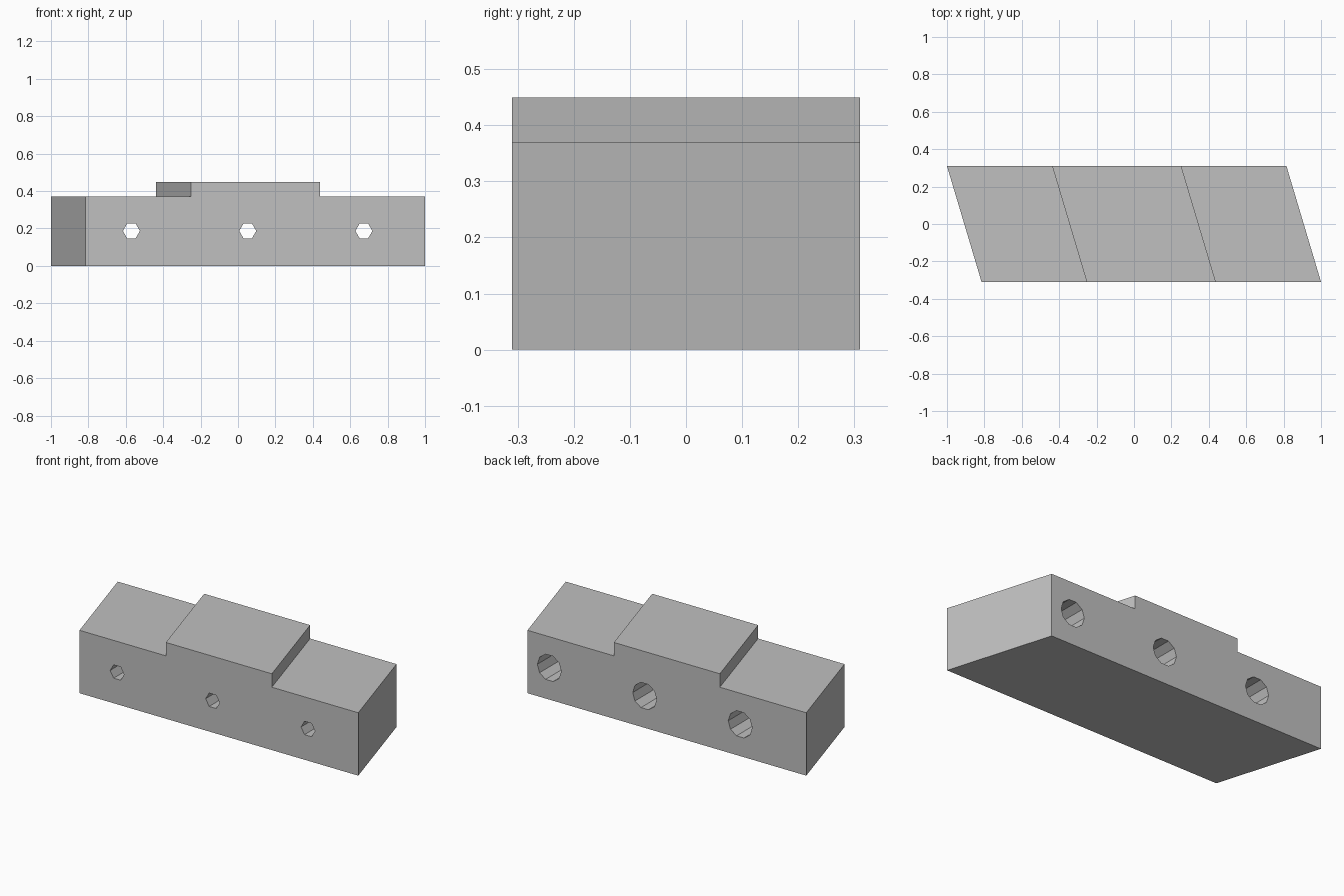
import bpy
import bmesh
from math import cos, sin, tau

default = bpy.data.objects.get("Cube")
if default:
    bpy.data.objects.remove(default, do_unlink=True)

HALF_DEPTH = 0.31
SKEW = 0.0925          # sideways shift of each end face
HOLE_X = (-0.57, 0.052, 0.673)
HOLE_Z = 0.187

grey = bpy.data.materials.new("plain grey")
grey.use_nodes = True
colour = (0.53, 0.53, 0.53, 1)
grey.diffuse_color = colour
grey.node_tree.nodes["Principled BSDF"].inputs["Base Color"].default_value = colour


def prism(name, outlines, y0, y1, skew=0.0):
    """Extrude x-z outlines from y0 to y1, shifting x by the skew at each end."""
    bm = bmesh.new()
    for outline in outlines:
        near = [bm.verts.new((x + skew, y0, z)) for x, z in outline]
        far = [bm.verts.new((x - skew, y1, z)) for x, z in outline]
        bm.faces.new(near)
        bm.faces.new(far[::-1])
        for i in range(len(near)):
            j = (i + 1) % len(near)
            bm.faces.new((near[j], near[i], far[i], far[j]))
    bmesh.ops.recalc_face_normals(bm, faces=bm.faces)
    mesh = bpy.data.meshes.new(name)
    bm.to_mesh(mesh)
    bm.free()
    mesh.materials.append(grey)
    obj = bpy.data.objects.new(name, mesh)
    bpy.context.collection.objects.link(obj)
    return obj


def hole_outlines(radius, sides):
    return [[(cx + radius * cos(tau * i / sides), HOLE_Z + radius * sin(tau * i / sides))
             for i in range(sides)] for cx in HOLE_X]


# Slanted block with a raised middle step
right_half = [(0.9075, 0), (0.9075, 0.37), (0.345, 0.37), (0.345, 0.449)]
profile = right_half + [(-x, z) for x, z in reversed(right_half)]
block = prism("stepped_block", [profile], -HALF_DEPTH, HALF_DEPTH, SKEW)

# Hexagonal through holes, and wider counterbores from the back
cutters = [
    prism("bolt_hole_cutter", hole_outlines(0.0455, 6), -0.5, 0.5),
    prism("counterbore_cutter", hole_outlines(0.078, 10), -0.09, 0.5),
]
bpy.context.view_layer.objects.active = block
for cutter in cutters:
    cutter.hide_render = True
    mod = block.modifiers.new(cutter.name, 'BOOLEAN')
    mod.operation = 'DIFFERENCE'
    mod.solver = 'EXACT'
    mod.object = cutter
    bpy.ops.object.modifier_apply(modifier=mod.name)
    bpy.data.objects.remove(cutter, do_unlink=True)
